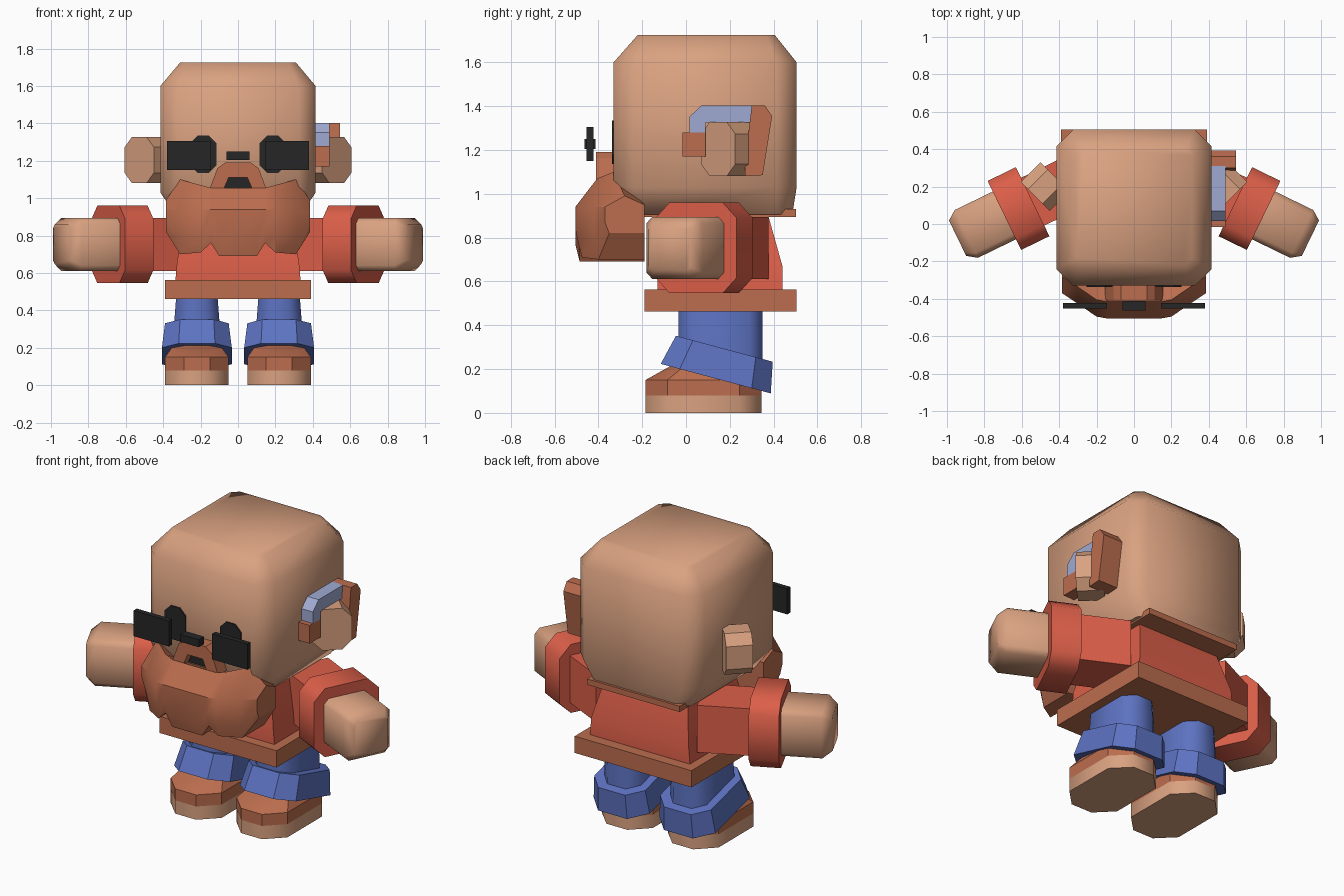
import bpy, bmesh, math
from mathutils import Matrix, Vector

if "Cube" in bpy.data.objects:
    bpy.data.objects.remove(bpy.data.objects["Cube"])


def lin(c):
    c /= 255
    return c / 12.92 if c <= 0.04045 else ((c + 0.055) / 1.055) ** 2.4


def material(name, r, g, b):
    m = bpy.data.materials.new(name)
    m.diffuse_color = (lin(r), lin(g), lin(b), 1)
    m.use_nodes = True
    m.node_tree.nodes["Principled BSDF"].inputs["Base Color"].default_value = m.diffuse_color
    return m


SKIN = material("skin", 217, 161, 128)
BROWN = material("brown", 187, 109, 78)
RED = material("red", 220, 95, 73)
BLUE = material("blue", 93, 115, 194)
PALE = material("pale_blue", 160, 170, 210)
BLACK = material("black", 38, 38, 38)


def finish(name, bm, mat, angle=30, matrix=None):
    if matrix:
        bm.transform(matrix)
    bmesh.ops.recalc_face_normals(bm, faces=bm.faces)
    me = bpy.data.meshes.new(name)
    bm.to_mesh(me)
    bm.free()
    me.materials.append(mat)
    ob = bpy.data.objects.new(name, me)
    bpy.context.collection.objects.link(ob)
    bpy.ops.object.select_all(action='DESELECT')
    ob.select_set(True)
    bpy.context.view_layer.objects.active = ob
    bpy.ops.object.shade_smooth_by_angle(angle=math.radians(angle))
    return ob


def ring(z, x0, x1, y0, y1, c=0):
    """Rectangle at height z, corners cut by c."""
    if not c:
        pts = [(x0, y0), (x1, y0), (x1, y1), (x0, y1)]
    else:
        pts = [(x0 + c, y0), (x1 - c, y0), (x1, y0 + c), (x1, y1 - c),
               (x1 - c, y1), (x0 + c, y1), (x0, y1 - c), (x0, y0 + c)]
    return [Vector((x, y, z)) for x, y in pts]


def loft(name, rings, mat, angle=30, matrix=None):
    bm = bmesh.new()
    vs = [[bm.verts.new(p) for p in r] for r in rings]
    n = len(vs[0])
    for a, b in zip(vs, vs[1:]):
        for i in range(n):
            j = (i + 1) % n
            bm.faces.new((a[i], a[j], b[j], b[i]))
    bm.faces.new(vs[0])
    bm.faces.new(vs[-1])
    return finish(name, bm, mat, angle, matrix)


def box(name, x0, x1, y0, y1, z0, z1, mat):
    return loft(name, [ring(z0, x0, x1, y0, y1), ring(z1, x0, x1, y0, y1)], mat)


def side_plate(name, pts, x0, x1, mat):
    """Outline of (y, z) points extruded along x."""
    return loft(name, [[Vector((x, y, z)) for y, z in pts] for x in (x0, x1)], mat)


def front_plate(name, pts, y0, y1, mat):
    """Outline of (x, z) points extruded along y."""
    return loft(name, [[Vector((x, y, z)) for x, z in pts] for y in (y0, y1)], mat)


# Head with bevelled edges, and the brown base under it
loft("head", [ring(0.905, -.33, .33, -.25, .485, .07),
              ring(1.03, -.415, .415, -.33, .505, .09),
              ring(1.60, -.415, .415, -.33, .505, .09),
              ring(1.725, -.31, .31, -.22, .405, .04)], SKIN, 55)
box("head_base", -.31, .31, -.2, .503, .895, .93, BROWN)

# Beard: columns of (x, top z, bottom z, front y), mirrored
half = [(.385, .99, .82, -.37), (.31, 1.10, .70, -.42), (.2, 1.07, .71, -.495),
        (.145, 1.055, .76, -.505), (.1, 1.055, .69, -.505)]
cols = [(-x, t, b, y) for x, t, b, y in half] + half[::-1]
loft("beard", [[Vector((x, -.19, b)), Vector((x, y + .02, b)),
                Vector((x, y, min(b + .08, .87))), Vector((x, y, .94)),
                Vector((x, y + .09, t)), Vector((x, -.19, .95))]
               for x, t, b, y in cols], BROWN)

# Moustache arch with the mouth inside
arch = [(.155, 1.04), (.11, 1.16), (.07, 1.19)]
hole = [(.05, 1.11), (.08, 1.04)]
right = arch + [(-x, z) for x, z in arch[::-1]]
inner = [(-x, z) for x, z in hole[::-1]] + hole
front_plate("moustache", right + inner, -.41, -.32, BROWN)
front_plate("mouth", inner, -.36, -.325, BLACK)

# Glasses and eyes
box("glasses_bridge", -.062, .062, -.463, -.413, 1.205, 1.25, BLACK)
for s, side in ((-1, "left"), (1, "right")):
    lo, hi = sorted((s * .145, s * .38))
    box(side + "_lens", lo, hi, -.453, -.423, 1.15, 1.305, BLACK)
    eye = [(s * .185 + p.x, 1.235 + p.y) for p in ring(0, -.07, .07, -.1, .1, .04)]
    front_plate(side + "_eye", eye, -.338, -.32, BLACK)

    # Ear: eight-sided disc turned back and outward
    k = math.sqrt(.5)
    m = Matrix(((-s * -k, 0, s * k, s * -(-.475)), (k, 0, -k, .20),
                (0, 1, 0, 1.204), (0, 0, 0, 1)))
    loft(side + "_ear", [ring(z, -.11, .11, -.124, .124, .055) for z in (-.075, .075)],
         SKIN, 30, m)

    # Arm: local z points outward along the arm, local y is up
    d, u = .9, .437
    m = Matrix(((s * u, 0, s * d, s * .6175), (d, 0, -u, .0825),
                (0, 1, 0, .753), (0, 0, 0, 1)))
    h = .142
    loft(side + "_sleeve", [ring(z, -h, h, -h, h) for z in (-.38, 0)], RED, 30, m)
    loft(side + "_sleeve_cuff", [ring(z, -.205, .205, -.207, .207, .07)
                                 for z in (-.084, .084)], RED, 50, m)
    loft(side + "_hand", [ring(.05, -h, h, -h, h, .03), ring(.31, -h, h, -h, h, .03),
                          ring(.362, -.105, .105, -.105, .105, .02)], SKIN, 60, m)

    # Leg
    cx = s * .22
    loft(side + "_leg", [ring(.1, cx - .125, cx + .125, -.035, .35, .06),
                         ring(.35, cx - .12, cx + .12, -.035, .35, .06),
                         ring(.48, cx - .11, cx + .11, -.035, .35, .06)], BLUE, 50)
    # Rolled trouser cuff, tilted down to the back
    m = Matrix.Translation((cx, .15, .225)) @ Matrix.Rotation(math.radians(-15), 4, 'X')
    loft(side + "_trouser_cuff", [ring(-.07, -.187, .187, -.256, .264, .09),
                                  ring(.072, -.17, .17, -.222, .235, .08)], BLUE, 30, m)
    # Shoe
    w = .17
    loft(side + "_sole", [ring(z, cx - w, cx + w, -.185, .345, .1) for z in (0, .08)], SKIN, 50)
    loft(side + "_shoe", [ring(.08, cx - w, cx + w, -.185, .345, .1),
                          ring(.15, cx - w, cx + w, -.185, .345, .1),
                          ring(.22, cx - .12, cx + .12, -.06, .30, .06)], BROWN)

# Hearing aid on one ear
side_plate("aid_tube", [(.015, 1.28), (.015, 1.35), (.07, 1.403), (.31, 1.403),
                        (.31, 1.325), (.09, 1.325), (.09, 1.28)], .41, .49, PALE)
box("aid_front", .40, .49, -.015, .09, 1.17, 1.28, BROWN)
side_plate("aid_back", [(.30, 1.403), (.36, 1.403), (.393, 1.355), (.35, 1.085),
                        (.27, 1.08), (.27, 1.15)], .41, .545, BROWN)

# Shirt and hem
loft("shirt", [ring(.555, -.335, .335, -.13, .44), ring(.67, -.325, .325, -.13, .44),
               ring(.92, -.27, .27, -.07, .37)], RED)
box("shirt_hem", -.39, .39, -.19, .505, .462, .563, BROWN)
